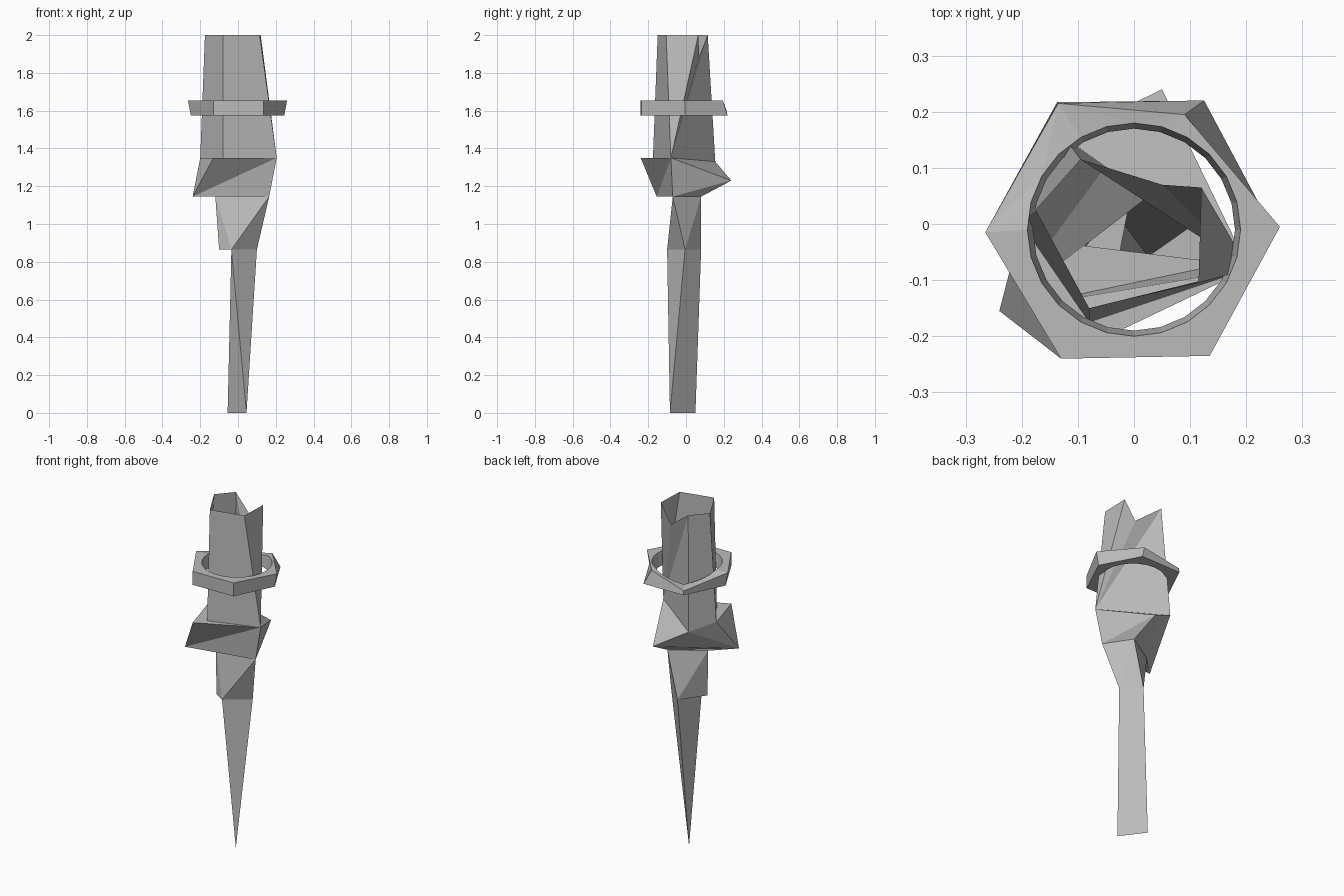
import bpy
import bmesh
import math

default = bpy.data.objects.get("Cube")
if default:
    bpy.data.objects.remove(default, do_unlink=True)

stone = bpy.data.materials.new("plain_grey")
stone.use_nodes = True
GREY = (0.5, 0.5, 0.5, 1.0)
stone.diffuse_color = GREY
stone.node_tree.nodes["Principled BSDF"].inputs["Base Color"].default_value = GREY


def build(name, points, faces):
    """Flat shaded object from named points and faces listing those names."""
    mesh = bpy.data.meshes.new(name)
    bm = bmesh.new()
    made = {}
    for face in faces:
        corners = face.split() if isinstance(face, str) else face
        for key in corners:
            if key not in made:
                made[key] = bm.verts.new(points[key])
        bm.faces.new([made[key] for key in corners])
    bmesh.ops.recalc_face_normals(bm, faces=bm.faces[:])
    bm.to_mesh(mesh)
    bm.free()
    mesh.materials.append(stone)
    obj = bpy.data.objects.new(name, mesh)
    bpy.context.collection.objects.link(obj)
    return obj


# Shared corner points of the faceted body
TOP, SHOULDER, WAIST, STEP = 2.0, 1.35, 1.145, 0.865
body = {
    # open rim
    "rim_front": (-0.08, -0.15, TOP),
    "rim_right": (0.115, -0.105, TOP),
    "rim_back_right": (0.12, 0.065, TOP),
    "rim_notch": (0.05, 0.07, 1.89),
    "rim_back": (-0.095, 0.115, TOP),
    "rim_left": (-0.175, 0.025, TOP),
    # shoulder
    "cup_front": (-0.08, -0.175, SHOULDER),
    "cup_right": (0.205, -0.08, SHOULDER),
    "cup_back": (-0.125, 0.155, 1.33),
    "cup_left": (-0.2, 0.0, SHOULDER),
    # flared collar
    "flare_top": (-0.13, -0.24, SHOULDER),
    "flare_low": (-0.24, -0.155, WAIST),
    "flare_back": (0.05, 0.24, 1.23),
    # neck
    "neck_right": (0.165, -0.07, WAIST),
    "neck_left": (-0.12, -0.035, WAIST),
    "neck_back": (0.066, 0.08, WAIST),
    "step_right": (0.1, -0.005, STEP),
    "step_front": (-0.035, -0.1, STEP),
    "step_left": (-0.1, -0.06, STEP),
    "step_back": (0.0, 0.08, STEP),
    # chisel edge at the foot
    "foot_front": (0.045, -0.085, 0.0),
    "foot_back": (-0.055, 0.05, 0.0),
}

# Upper cup, open at the top
build("cup", body, [
    "rim_front rim_right cup_right cup_front",
    "rim_right rim_back_right cup_right",
    "rim_back_right rim_notch cup_right",
    "rim_notch rim_back cup_right",
    "rim_back cup_back cup_right",
    "rim_back rim_left cup_left cup_back",
    "rim_left rim_front cup_front cup_left",
])

# Twisted collar under the cup
build("flared_collar", body, [
    "flare_top cup_right cup_front",
    "flare_top cup_front cup_left",
    "flare_top cup_left flare_low",
    "cup_left cup_back flare_low",
    "cup_back flare_back flare_low",
    "cup_back cup_right flare_back",
    "flare_top flare_low cup_right",
    "flare_low neck_right cup_right",
    "cup_right neck_right flare_back",
    "flare_back neck_right neck_back",
    "flare_back neck_back flare_low",
    "flare_low neck_back neck_left",
    "flare_low neck_left neck_right",
])

# Neck with a stepped underside
build("neck", body, [
    "neck_left neck_right step_front",
    "neck_left step_front step_left",
    "neck_right step_right step_front",
    "neck_right neck_back step_right",
    "neck_back step_back step_right",
    "neck_back neck_left step_back",
    "neck_left step_left step_back",
    "step_left step_front step_back",
])

# Tapering stem ending in a chisel edge
build("stem", body, [
    "step_front step_right foot_front",
    "step_right step_back foot_back foot_front",
    "step_back step_front foot_back",
    "step_front foot_front foot_back",
])

# Loose ring: hexagonal outside, round inside
LOW, HIGH = 1.575, 1.655
outer_top = [(0.26, -0.005, HIGH), (0.09, 0.195, HIGH), (-0.135, 0.215, 1.6),
             (-0.265, -0.015, HIGH), (-0.13, -0.24, HIGH), (0.135, -0.235, HIGH)]
outer_low = [(0.245, -0.005), (0.125, 0.22), (-0.137, 0.217),
             (-0.25, -0.015), (-0.13, -0.24), (0.135, -0.235)]
STEPS = 4
COUNT = 6 * STEPS
ring = {}
for i in range(6):
    ring["top", i] = outer_top[i]
    ring["low", i] = (*outer_low[i], LOW)
for j in range(COUNT):
    angle = math.tau * j / COUNT
    dip = 0.05 * max(0, 1 - abs(j - 2 * STEPS) / STEPS)
    for level, radius, z in (("top", 0.19, HIGH - dip), ("low", 0.18, LOW)):
        ring[level + "_in", j] = (radius * math.cos(angle),
                                  radius * math.sin(angle) - 0.01, z)

ring_faces = []
for i in range(6):
    following = (i + 1) % 6
    ring_faces.append([("low", i), ("low", following), ("top", following), ("top", i)])
    for level in ("top", "low"):
        inner = level + "_in"
        for j in range(i * STEPS - 2, i * STEPS + 2):
            ring_faces.append([(level, i), (inner, j % COUNT), (inner, (j + 1) % COUNT)])
        ring_faces.append([(level, i), (level, following), (inner, i * STEPS + 2)])
for j in range(COUNT):
    after = (j + 1) % COUNT
    ring_faces.append([("top_in", j), ("top_in", after), ("low_in", after), ("low_in", j)])
build("loose_ring", ring, ring_faces)
